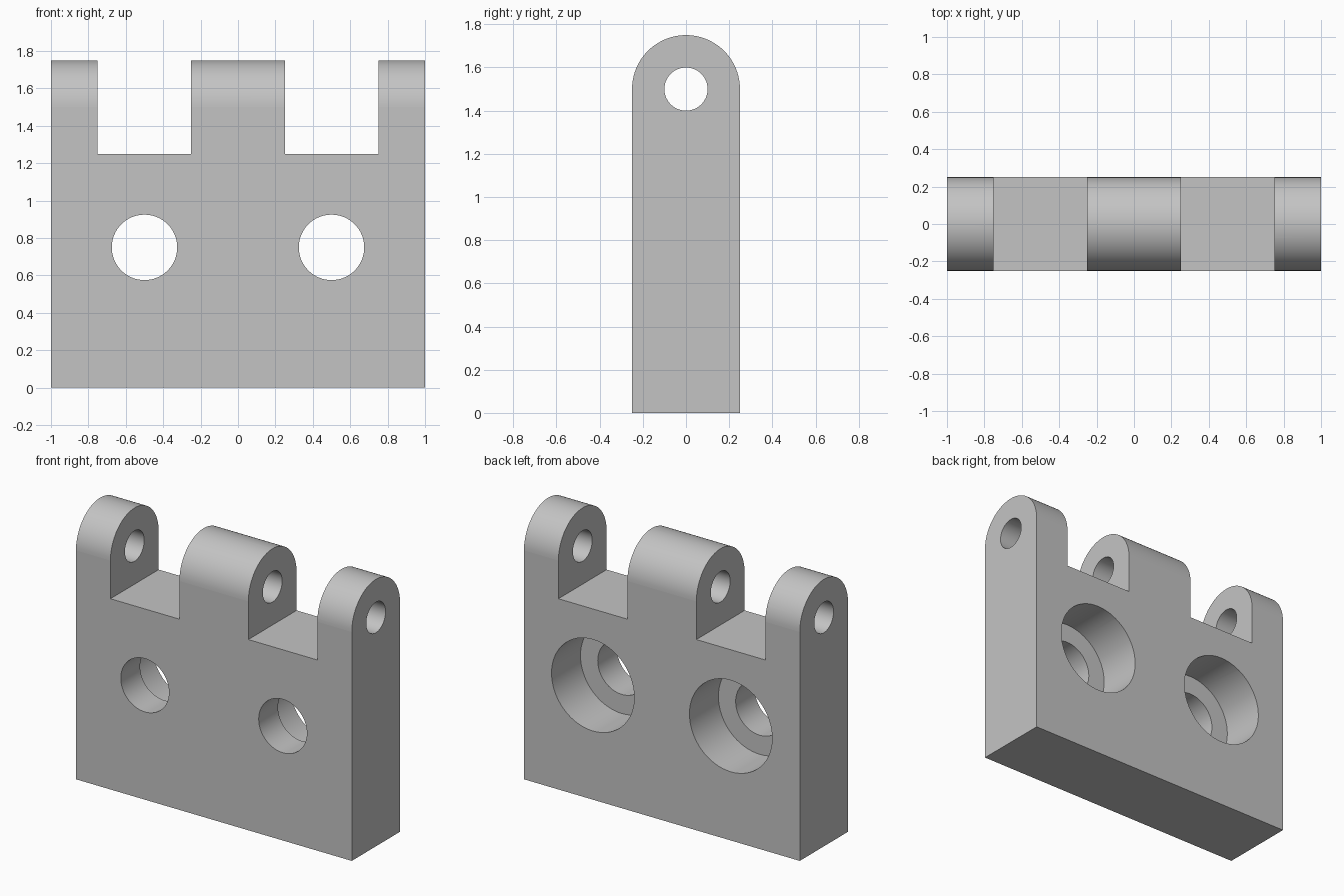
import bpy, bmesh
from math import pi, cos, sin

cube = bpy.data.objects.get("Cube")
if cube:
    bpy.data.objects.remove(cube, do_unlink=True)

WIDTH, HALF_DEPTH, PIN_Z = 2.0, 0.25, 1.5

grey = bpy.data.materials.new("plain_grey")
grey.use_nodes = True
grey.diffuse_color = (0.55, 0.55, 0.55, 1)
grey.node_tree.nodes["Principled BSDF"].inputs["Base Color"].default_value = grey.diffuse_color


def rounded_plate(name, steps=40):
    """Side profile with a round top, extruded along x."""
    bm = bmesh.new()
    arc = [(HALF_DEPTH * cos(pi * i / steps), PIN_Z + HALF_DEPTH * sin(pi * i / steps))
           for i in range(steps + 1)]
    profile = [(-HALF_DEPTH, 0), (HALF_DEPTH, 0)] + arc
    face = bm.faces.new([bm.verts.new((-WIDTH / 2, y, z)) for y, z in profile])
    moved = bmesh.ops.extrude_face_region(bm, geom=[face])["geom"]
    bmesh.ops.translate(bm, vec=(WIDTH, 0, 0),
                        verts=[v for v in moved if isinstance(v, bmesh.types.BMVert)])
    bmesh.ops.recalc_face_normals(bm, faces=bm.faces)
    mesh = bpy.data.meshes.new(name)
    bm.to_mesh(mesh)
    bm.free()
    obj = bpy.data.objects.new(name, mesh)
    bpy.context.collection.objects.link(obj)
    mesh.materials.append(grey)
    return obj


def cut(target, name):
    """Subtract the active object from the target and discard it."""
    cutter = bpy.context.object
    cutter.name = name
    cutter.hide_render = True
    cutter.data.materials.append(grey)
    mod = target.modifiers.new(name, "BOOLEAN")
    mod.operation = "DIFFERENCE"
    mod.solver = "EXACT"
    mod.object = cutter
    bpy.context.view_layer.objects.active = target
    bpy.ops.object.modifier_apply(modifier=mod.name)
    bpy.data.objects.remove(cutter, do_unlink=True)


def cut_round(target, name, radius, length, location, rotation):
    bpy.ops.mesh.primitive_cylinder_add(vertices=64, radius=radius, depth=length,
                                        location=location, rotation=rotation)
    cut(target, name)


hinge = rounded_plate("hinge_plate")

# pin hole through all knuckles
cut_round(hinge, "pin_hole", 0.1, 3, (0, 0, PIN_Z), (0, pi / 2, 0))

for side in (-1, 1):
    # gap between knuckles
    bpy.ops.mesh.primitive_cube_add(size=1, location=(side * 0.5, 0, 1.75))
    bpy.context.object.scale = (0.5, 1, 1)
    cut(hinge, "knuckle_gap")
    # screw hole, with a wide counterbore from the back
    cut_round(hinge, "screw_hole", 0.175, 1, (side * 0.5, 0, 0.75), (pi / 2, 0, 0))
    cut_round(hinge, "counterbore", 0.3, 1, (side * 0.5, 0.45, 0.75), (pi / 2, 0, 0))

# smooth rounds, flat large faces
bpy.ops.object.select_all(action="DESELECT")
hinge.select_set(True)
bpy.context.view_layer.objects.active = hinge
bpy.ops.object.shade_smooth_by_angle(angle=pi / 6)
for poly in hinge.data.polygons:
    if poly.area > 0.1:
        poly.use_smooth = False
